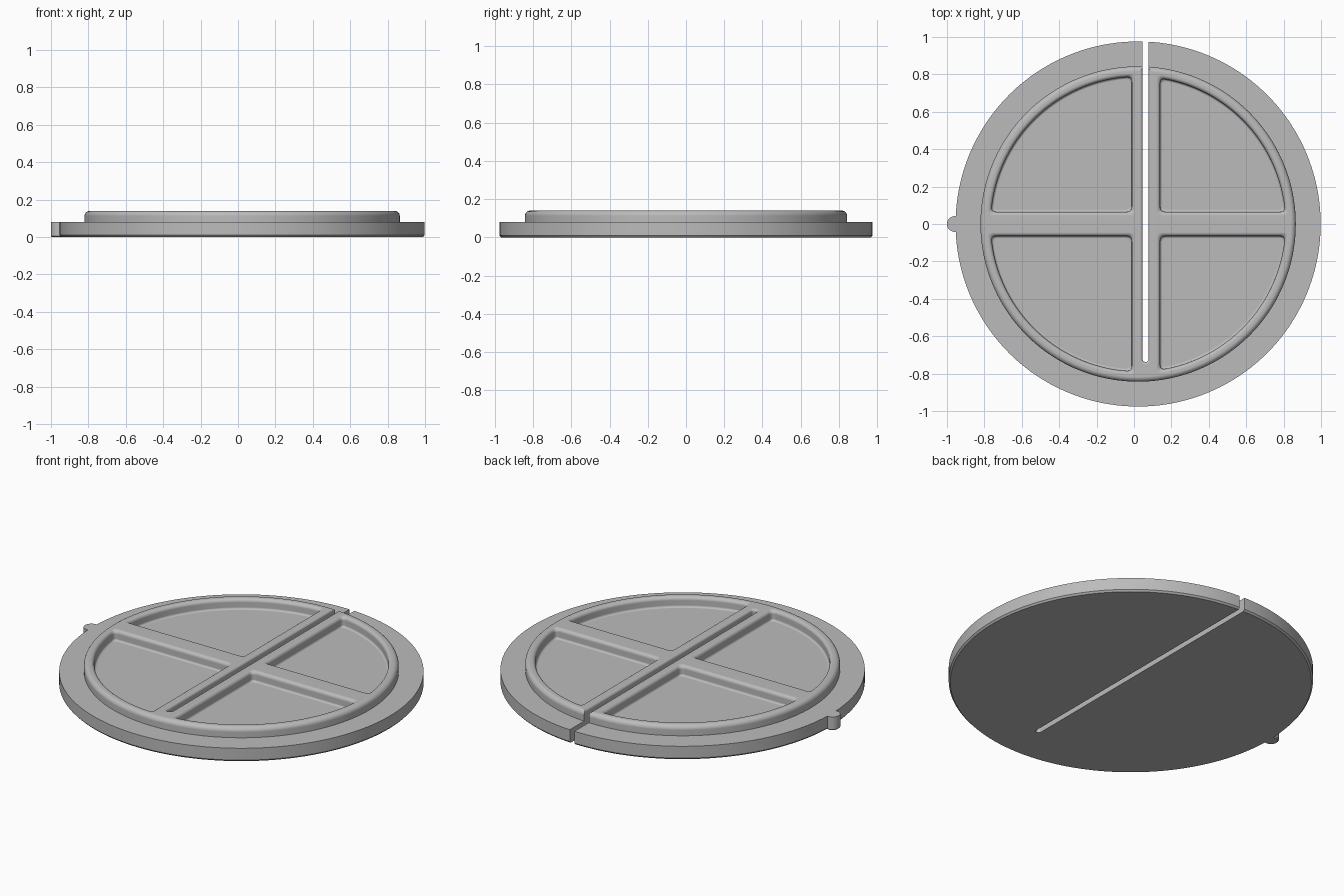
import bpy, bmesh, math
from mathutils import Vector

cube = bpy.data.objects.get("Cube")
if cube:
    bpy.data.objects.remove(cube, do_unlink=True)

CX = 0.022        # disc centre in x
RIM_TOP, FLANGE_TOP = 0.14, 0.08

grey = bpy.data.materials.new("plain grey")
grey.use_nodes = True
colour = (0.5, 0.5, 0.5, 1)
grey.diffuse_color = colour
grey.node_tree.nodes["Principled BSDF"].inputs["Base Color"].default_value = colour


def loft(name, loops):
    """Closed solid through a stack of equal-length loops."""
    bm = bmesh.new()
    rings = [[bm.verts.new(p) for p in loop] for loop in loops]
    n = len(rings[0])
    for low, high in zip(rings, rings[1:]):
        for i in range(n):
            j = (i + 1) % n
            bm.faces.new((low[i], low[j], high[j], high[i]))
    bm.faces.new(rings[0][::-1])
    bm.faces.new(rings[-1])
    bmesh.ops.recalc_face_normals(bm, faces=bm.faces)
    mesh = bpy.data.meshes.new(name)
    bm.to_mesh(mesh)
    bm.free()
    mesh.materials.append(grey)
    ob = bpy.data.objects.new(name, mesh)
    bpy.context.collection.objects.link(ob)
    return ob


def circle(r, z, cx=CX, n=160):
    return [(cx + r * math.cos(2 * math.pi * i / n), r * math.sin(2 * math.pi * i / n), z)
            for i in range(n)]


def fillet(r, z, size, steps=7):
    """Quarter round curving inward and up from (r, z)."""
    return [(r - size * (1 - math.cos(a)), z + size * math.sin(a))
            for a in (math.pi / 2 * i / steps for i in range(steps + 1))]


def rounded(a, corner, b, size, steps=6):
    """Rounded corner between the directions of a and b."""
    p = corner + (a - corner).normalized() * size
    q = corner + (b - corner).normalized() * size
    return [p * (1 - t) ** 2 + corner * 2 * t * (1 - t) + q * t * t
            for t in (i / steps for i in range(steps + 1))]


def quadrant(x, y, r, z, sx, sy, size=0.028, n=40):
    """Rounded quarter-disc outline bounded by x, y and radius r."""
    a0, a1 = math.asin(y / r), math.acos(x / r)
    arc = [Vector((math.cos(a), math.sin(a))) * r
           for a in (a0 + (a1 - a0) * i / n for i in range(n + 1))]
    inner = Vector((x, y))
    pts = rounded(arc[-1], inner, arc[0], size)
    pts += rounded(inner, arc[0], arc[2], size)
    pts += arc[2:-2]
    pts += rounded(arc[-3], arc[-1], inner, size)
    return [(CX + sx * p.x, sy * p.y, z) for p in pts]


def boolean(target, tool, operation):
    tool.hide_render = True
    mod = target.modifiers.new(operation.lower(), "BOOLEAN")
    mod.operation, mod.solver, mod.object = operation, "EXACT", tool
    bpy.context.view_layer.objects.active = target
    bpy.ops.object.modifier_apply(modifier=mod.name)
    bpy.data.objects.remove(tool, do_unlink=True)


# Flanged disc with a raised, rounded centre
profile = [(0.967, 0), (0.976, 0.01), (0.976, FLANGE_TOP), (0.843, FLANGE_TOP)]
profile += fillet(0.843, RIM_TOP - 0.027, 0.027)
disc = loft("divided_disc", [circle(r, z) for r, z in profile])

# Small round tab on the edge
tab = loft("edge_tab", [circle(r, z, -0.958, 32)
                        for r, z in ((0.036, 0), (0.042, 0.006), (0.042, FLANGE_TOP))])
boolean(disc, tab, "UNION")

# Four pockets with filleted walls, leaving a rim and a cross of ridges
wall = []
for i in range(6):
    a = math.pi / 2 * i / 5
    wall.append((0.012 * math.sin(a), FLANGE_TOP + 0.012 * (1 - math.cos(a))))
for i in range(7):
    a = math.pi / 2 * i / 6
    wall.append((0.012 + 0.02 * (1 - math.cos(a)), RIM_TOP - 0.02 + 0.02 * math.sin(a)))
wall.append((0.032, 0.2))
for sx, edge in ((-1, 0.046), (1, 0.13)):
    for sy in (-1, 1):
        pocket = loft("pocket_cutter", [
            quadrant(edge - d, 0.077 - d, 0.776 + d, z, sx, sy) for d, z in wall])
        boolean(disc, pocket, "DIFFERENCE")


# Through slot, open at the back, with eased top edges
def slot_outline(half, z, x=0.062, end=-0.722):
    pts = [(x + half * math.cos(a), end + half * math.sin(a), z)
           for a in (math.pi + math.pi * i / 14 for i in range(15))]
    return pts + [(x + half, 1.2, z), (x - half, 1.2, z)]


ease = [(0.016, -0.1), (0.016, RIM_TOP - 0.014)]
ease += [(0.016 + 0.014 * (1 - math.cos(a)), RIM_TOP - 0.014 + 0.014 * math.sin(a))
         for a in (math.pi / 2 * i / 4 for i in range(1, 5))]
ease.append((0.03, 0.25))
slot = loft("slot_cutter", [slot_outline(h, z) for h, z in ease])
boolean(disc, slot, "DIFFERENCE")

# Smooth fillets, flat faces kept flat
bpy.ops.object.select_all(action="DESELECT")
disc.select_set(True)
bpy.context.view_layer.objects.active = disc
bpy.ops.object.shade_smooth_by_angle(angle=math.radians(35))
weighted = disc.modifiers.new("flat_face_normals", "WEIGHTED_NORMAL")
weighted.keep_sharp = True
